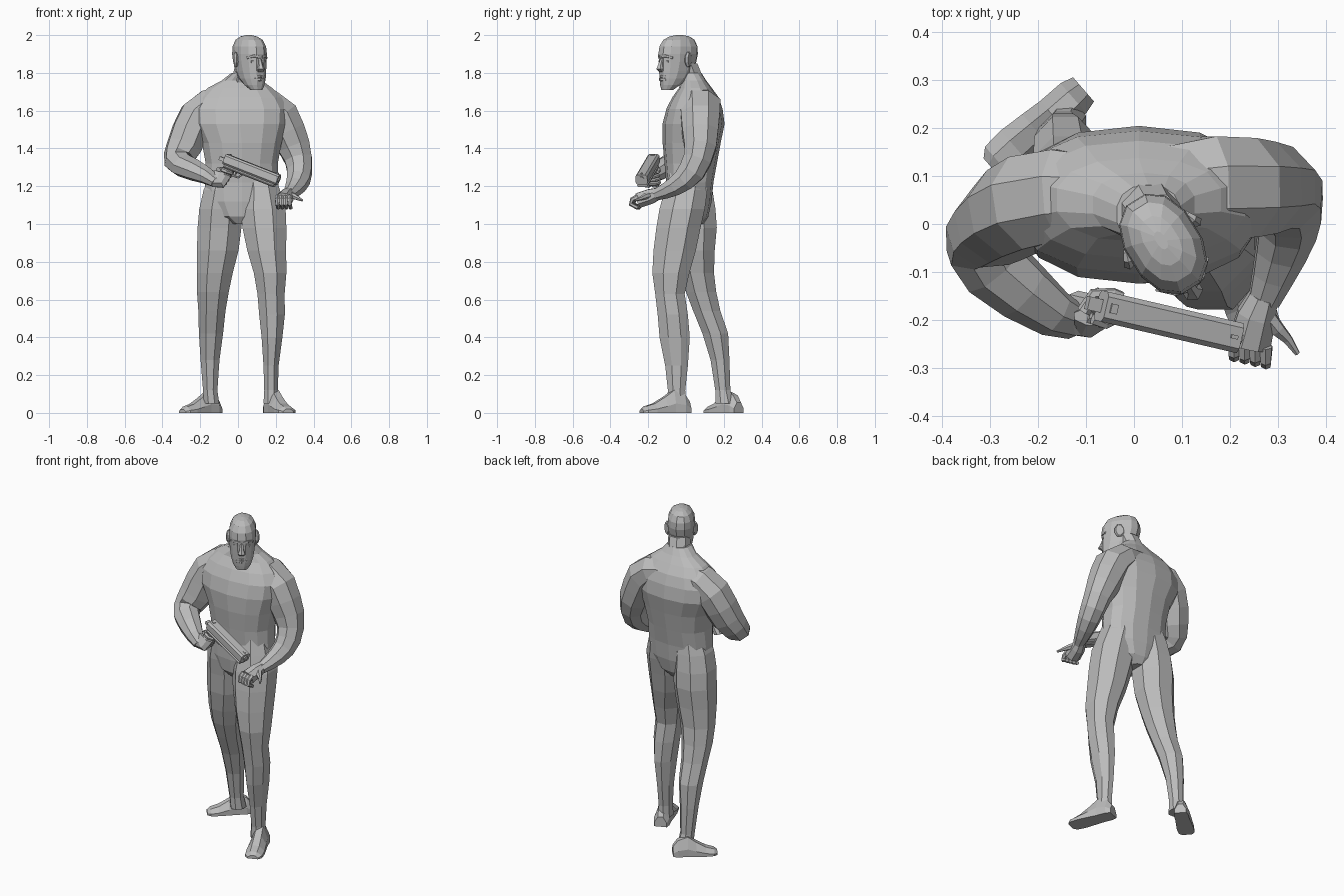
import bpy
import bmesh
from math import cos, sin, pi, radians, copysign
from mathutils import Matrix, Vector

default_cube = bpy.data.objects.get("Cube")
if default_cube:
    bpy.data.objects.remove(default_cube)

CM = Matrix.Scale(.01, 4)
GREY = .5

grey = bpy.data.materials.new("plain grey")
grey.use_nodes = True
grey.diffuse_color = (GREY, GREY, GREY, 1)
grey.node_tree.nodes["Principled BSDF"].inputs["Base Color"].default_value = grey.diffuse_color


def finish(name, bm, place):
    """Turn a bmesh in centimetres into a flat shaded object."""
    bmesh.ops.recalc_face_normals(bm, faces=bm.faces)
    bm.transform(CM @ place)
    mesh = bpy.data.meshes.new(name)
    bm.to_mesh(mesh)
    bm.free()
    mesh.materials.append(grey)
    part = bpy.data.objects.new(name, mesh)
    bpy.context.collection.objects.link(part)
    return part


def loft(name, rows, sides=8, flat=False, power=1, floor=None, place=Matrix()):
    """Skin rings given as (x, y, z, radius, radius); flat rings stay level."""
    bm = bmesh.new()
    centres = [Vector(row[:3]) for row in rows]
    grow = 1 / cos(pi / sides)
    rings, across = [], None
    for i, row in enumerate(rows):
        along = (centres[min(i + 1, len(rows) - 1)] - centres[max(i - 1, 0)]).normalized()
        if flat:
            along = Vector((0, 0, 1))
        if across is None:
            across = Vector((0, 1, 0)) if abs(along.x) > .9 else Vector((1, 0, 0))
        across = (across - along * across.dot(along)).normalized()
        other = along.cross(across)
        ring = []
        for k in range(sides):
            angle = 2 * pi * (k + .5) / sides
            c, s = (grow * copysign(abs(f) ** power, f) for f in (cos(angle), sin(angle)))
            point = centres[i] + across * c * row[3] + other * s * row[4]
            if floor is not None:
                point.z = max(point.z, floor)
            ring.append(bm.verts.new(point))
        rings.append(ring)
    for low, high in zip(rings, rings[1:]):
        for k in range(sides):
            n = (k + 1) % sides
            bm.faces.new((low[k], low[n], high[n], high[k]))
    bm.faces.new(rings[0])
    bm.faces.new(rings[-1])
    return finish(name, bm, place)


def rod(name, points, radius, tip, place=Matrix(), sides=6):
    """A thin round part tapering from radius to tip."""
    last = len(points) - 1
    rows = []
    for i, point in enumerate(points):
        r = radius + (tip - radius) * i / last
        rows.append((*point, r, r))
    return loft(name, rows, sides, place=place)


def box(name, low, high, place, bevel=0.0):
    bm = bmesh.new()
    bmesh.ops.create_cube(bm, size=1)
    for v in bm.verts:
        v.co = Vector([a + (b - a) * (c + .5) for a, b, c in zip(low, high, v.co)])
    if bevel:
        edges = [e for e in bm.edges if abs((e.verts[0].co - e.verts[1].co).normalized().x) > .9]
        bmesh.ops.bevel(bm, geom=edges, offset=bevel, segments=1, affect='EDGES')
    return finish(name, bm, place)


# Body
loft("torso", [
    (2, 1, 100, 5, 8), (2, 1, 104, 13, 10.5), (2, 1.5, 112, 18.5, 11.8), (2, 2, 122, 19.5, 12.2),
    (2, 2.5, 132, 19, 13.5), (2, 3, 143, 21, 15), (1, 4, 153, 25, 16),
    (1, 4.5, 161, 25.5, 14.5), (1, 5, 167, 22, 12), (1, 5, 172, 17, 8.5),
    (2, 4, 176, 10.5, 6.5), (3, 2, 180, 6.5, 6)], sides=14, flat=True, power=.85)
loft("neck", [(2, 5, 172, 7, 7), (3, 2.5, 178, 6, 6.3), (4.5, 0, 185, 5.8, 6)], flat=True)

# Arms, from inside the chest over the shoulder and elbow to the wrist
loft("right_arm", [
    (-6, 6, 165, 8, 7), (-15, 6, 163, 9.5, 8.5), (-21.5, 4.5, 157, 9.8, 9.5),
    (-25.5, 2.5, 149, 9.3, 9.3), (-28.5, 0, 141, 8.3, 9), (-31, -2.5, 136, 7.3, 8),
    (-31.5, -5, 133, 6.3, 7.3), (-29, -9, 131, 5.6, 7), (-23, -14, 128.5, 5.2, 6.2),
    (-16.5, -18.7, 125.5, 4, 4.8), (-12, -20.5, 122.5, 2.8, 3.6)])
loft("left_arm", [
    (6, 7, 165, 9, 7), (16, 7.5, 163, 10.7, 8.5), (22.5, 7.5, 157, 10.3, 9.7),
    (26.3, 7.5, 149, 9.5, 9.3), (29.7, 7.5, 141, 8.5, 8.5), (32, 6, 134, 7.4, 7.2),
    (32.6, 3, 128, 7, 6.5), (32, -1, 123.5, 6, 6), (30.5, -6, 120, 5, 5.2),
    (28.8, -11, 117.5, 4, 4.2), (27, -16, 115.5, 3, 3.2)])

# Legs, the left one forward and the right one back
loft("left_leg", [
    (11, 1, 128, 8, 9), (12.5, 0, 118, 9.7, 11.3), (13.2, -2, 108, 12, 12),
    (14, -4, 98, 11.6, 11.7), (15.2, -6, 86, 10.3, 11.2), (17, -8, 74, 8.6, 9.8),
    (17.5, -8.5, 63, 7.2, 7.8), (18, -7, 52, 6.8, 8), (18, -6, 40, 5.5, 8),
    (17.5, -5, 25, 4, 6), (17.5, -5, 12, 3.6, 4.6), (17.5, -5, 5, 4, 5)], flat=True)
loft("right_leg", [
    (-6, 3, 128, 8, 9), (-8, 3, 118, 10.2, 11), (-9.2, 4, 108, 11.3, 11.6),
    (-9.8, 5, 98, 11.6, 11.3), (-10.7, 5, 86, 11, 10.2), (-12.3, 6, 74, 9.5, 8.8),
    (-13.3, 8, 64, 8.4, 8), (-13.8, 11, 54, 7.2, 7.2), (-14.3, 15.5, 42, 6.4, 6.8),
    (-14.8, 18, 28, 5, 5), (-14.7, 19.5, 12, 3.8, 4), (-14, 20.5, 5, 4, 5)], flat=True)

# Feet, flat underneath
for name, x, y, yaw, size in (("left_foot", 16.5, 1.5, 22, 1), ("right_foot", -10.5, 28, -49, .93)):
    place = (Matrix.Translation((x, y, 0)) @ Matrix.Rotation(radians(yaw), 4, 'Z')
             @ Matrix.Scale(size, 4))
    loft(name, [(0, 0, 0, 3.6, 6), (0, -3, 0, 4.4, 10), (0, -9, 0, 4.4, 12), (0, -14, 0, 4.8, 8.5),
                (0, -20, 0, 5.2, 5), (0, -25, 0, 4.8, 3.5), (0, -27, 0, 3, 2)],
         floor=0, place=place)

# Head, turned towards the left
face = Matrix.Translation((6, -4, 0)) @ Matrix.Rotation(radians(32), 4, 'Z')
loft("head", [
    (0, -7, 171, 3.2, 2.8), (0, -5.2, 173.5, 5, 5), (0, -3, 177, 6.2, 7.6),
    (0, -1.5, 181, 6.8, 9.2), (0, -.5, 186, 7.3, 10.2), (0, -.2, 190, 7.5, 10.8),
    (0, 0, 194, 7.2, 10.4), (0, .3, 197.5, 5.7, 8.6), (0, .6, 199.3, 3.4, 5.4),
    (0, .7, 200, 1, 2)], sides=12, flat=True, power=.88, place=face)
loft("nose", [(0, -10, 188, .8, .8), (0, -11, 184, 1.2, 1.6), (0, -11.5, 182, 2, 2),
              (0, -10.5, 180.5, 1.4, 1)], sides=6, flat=True, place=face)
for name, z, radius in (("upper_lip", 178, .8), ("lower_lip", 176.6, .9)):
    rod(name, [(-2.8, -9.3, z), (0, -10.5, z), (2.8, -9.3, z)], radius, radius, face)
for side, label in ((-1, "right"), (1, "left")):
    rod(label + "_brow", [(side, -10.4, 188.4), (side * 3, -10, 189), (side * 6, -7.2, 188)],
        1, .7, face)
    rod(label + "_eye", [(side * 1.8, -9.8, 186), (side * 4.4, -8.8, 186)], .8, .7, face)
    loft(label + "_ear", [(side * 6.2, 1, 187, 1.5, 3), (side * 7.8, 1.4, 187, 2.6, 4),
                          (side * 8.5, 1.8, 187, 2, 3.3)], place=face)

# Pistol, laid out along its own barrel axis
barrel = Vector((28, -6.5, -11)).normalized()
up = Vector((0, 0, 1))
up = (up - barrel * up.dot(barrel)).normalized()
gun = Matrix((barrel, up.cross(barrel), up)).transposed().to_4x4()
gun = Matrix.Translation((-7, -17, 133.8)) @ gun
box("pistol_slide", (0, -3.2, -2.2), (31, 3.2, 3.5), gun, bevel=1)
box("pistol_frame", (1, -2.8, -3.8), (30, 2.8, -2.2), gun, bevel=.6)
box("pistol_tail", (-3, -1.4, -1), (1, 1.4, 1), gun)
box("rear_sight", (1, -1, 3), (2.5, 1, 4), gun)
box("front_sight", (28.5, -.4, 3), (30, .4, 4), gun)
rod("pistol_muzzle", [(30, 0, 1), (31.6, 0, 1)], 1.5, 1.5, gun, sides=8)
loft("pistol_grip", [(4, 0, -2, 2.8, 2), (2.5, 0, -8, 2.6, 2), (1, 0, -14, 2.9, 2)],
     flat=True, place=gun)
rod("trigger_guard", [(6, 0, -6), (10, 0, -6), (12, 0, -3)], .5, .5, gun)
rod("trigger", [(8.5, 0, -3), (8, 0, -5.5)], .5, .3, gun)

# Right hand wrapped round the grip
palm = gun @ Vector((2, -2.6, -7))
loft("right_palm", [(-13, -20, 123, 3, 3.4), (-10, -20.5, 122.5, 3, 4),
                    (*palm, 1.8, 4.6)])
for i in range(4):
    z, back = -5 - 2.2 * i, -.5 * i
    rod(f"right_finger_{i + 1}", [(x + back, y, z) for x, y in (
        (1, -3), (4, -3.4), (6, -2), (6, 1), (4, 3))], 1.1, .8, gun)
rod("right_thumb", [(-1, -2, -6), (0, 2, -5), (4, 3.2, -4.5), (6, 3, -4.5)], 1.3, .8, gun)

# Left hand, loosely closed with the thumb pointing out
loft("left_palm", [(27, -15, 116, 3, 3.2), (25.5, -19, 114.5, 4, 4),
                   (24, -25, 112.5, 4.4, 4)])
for i in range(4):
    x, y = 20.8 + 2.2 * i, -.5 * i
    rod(f"left_finger_{i + 1}", [(x, y - 24, 114.5), (x, y - 27, 113), (x, y - 27.8, 110.5),
                                 (x + .5, y - 24, 108.5)], 1.2, .9)
rod("left_thumb", [(26, -17, 116), (30, -22, 114.5), (32, -24, 113.5), (34, -27, 112.5)], 1.8, .5)
